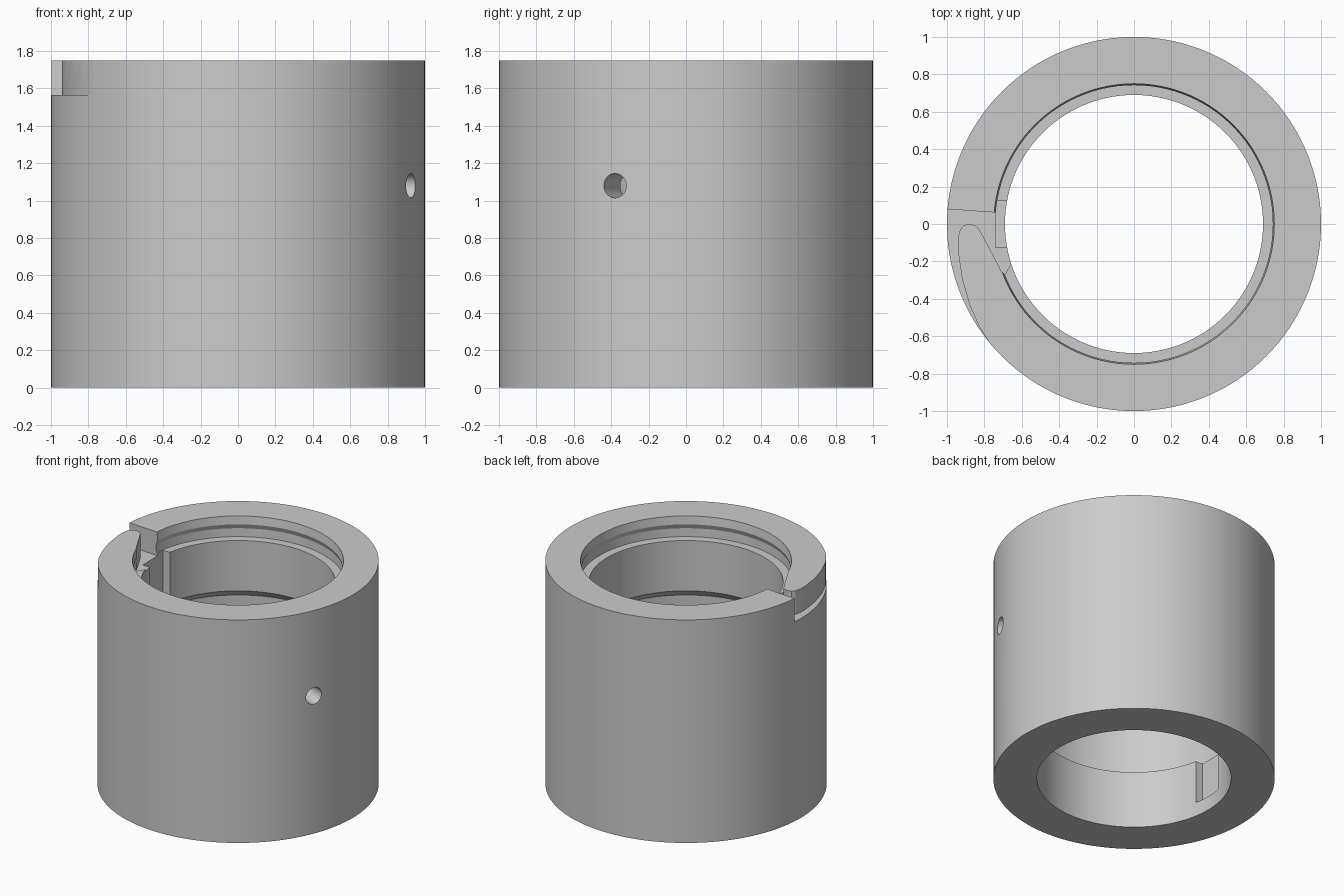
import bpy, bmesh, math
from mathutils import Matrix, Vector

if "Cube" in bpy.data.objects:
    bpy.data.objects.remove(bpy.data.objects["Cube"])

HEIGHT = 1.75
SEGMENTS = 160

steel = bpy.data.materials.new("plain grey metal")
steel.use_nodes = True
GREY = (0.6, 0.6, 0.6, 1)
steel.diffuse_color = GREY
steel.node_tree.nodes["Principled BSDF"].inputs["Base Color"].default_value = GREY


def make_object(name, bm):
    bmesh.ops.recalc_face_normals(bm, faces=bm.faces)
    mesh = bpy.data.meshes.new(name)
    bm.to_mesh(mesh)
    bm.free()
    obj = bpy.data.objects.new(name, mesh)
    bpy.context.collection.objects.link(obj)
    mesh.materials.append(steel)
    return obj


def revolve(name, profile):
    """Turn a closed (radius, height) profile around the z axis."""
    bm = bmesh.new()
    rings = []
    for i in range(SEGMENTS):
        a = math.tau * i / SEGMENTS
        rings.append([bm.verts.new((r * math.cos(a), r * math.sin(a), z)) for r, z in profile])
    n = len(profile)
    for i in range(SEGMENTS):
        here, after = rings[i], rings[(i + 1) % SEGMENTS]
        for k in range(n):
            bm.faces.new((here[k], after[k], after[(k + 1) % n], here[(k + 1) % n]))
    return make_object(name, bm)


def extrude(name, outline, bottom, top):
    """Raise a flat (x, y) outline into a prism."""
    bm = bmesh.new()
    base = bm.faces.new([bm.verts.new((x, y, bottom)) for x, y in outline])
    grown = bmesh.ops.extrude_face_region(bm, geom=[base])["geom"]
    verts = [g for g in grown if isinstance(g, bmesh.types.BMVert)]
    bmesh.ops.translate(bm, verts=verts, vec=(0, 0, top - bottom))
    return make_object(name, bm)


def cut(target, cutter):
    mod = target.modifiers.new(cutter.name, "BOOLEAN")
    mod.operation = "DIFFERENCE"
    mod.solver = "EXACT"
    mod.object = cutter
    cutter.hide_render = True
    bpy.ops.object.modifier_apply(modifier=mod.name)
    bpy.data.objects.remove(cutter)


# Sleeve: plain outside, stepped bore with a relief and a snap lip at the top
sleeve = revolve("sleeve", [
    (1, 0), (1, HEIGHT),
    (0.75, HEIGHT), (0.742, 1.687), (0.758, 1.65), (0.755, 1.585),
    (0.69, 1.585), (0.69, 1.19), (0.77, 1.12), (0.77, 0.45),
    (0.69, 0.45), (0.69, 0),
])
bpy.ops.object.select_all(action="DESELECT")
bpy.context.view_layer.objects.active = sleeve
sleeve.select_set(True)

# Notch in the top rim, leaving a rounded finger
cut(sleeve, extrude("notch_cutter", [
    (-0.65, 0.055), (-1.05, 0.083), (-1.05, -0.66), (-0.77, -0.64),
    (-0.83, -0.545), (-0.88, -0.43), (-0.92, -0.29), (-0.94, -0.15),
    (-0.942, -0.08), (-0.93, -0.03), (-0.91, -0.007), (-0.88, 0),
    (-0.85, -0.007), (-0.83, -0.025), (-0.81, -0.06),
    (-0.71, -0.25), (-0.69, -0.27), (-0.65, -0.2),
], 1.565, 1.85))

# Keyway running down the bore
cut(sleeve, extrude("keyway_cutter", [
    (-0.74, -0.125), (-0.6, -0.125), (-0.6, 0.125), (-0.74, 0.125),
], 0.11, 1.62))

# Radial hole through the wall
bm = bmesh.new()
bmesh.ops.create_cone(bm, cap_ends=True, segments=48, radius1=0.065, radius2=0.065, depth=0.4)
outward = Vector((0.925, -0.38, 0)).normalized()
turn = outward.to_track_quat("Z", "Y").to_matrix().to_4x4()
bm.transform(Matrix.Translation(outward * 0.91 + Vector((0, 0, 1.08))) @ turn)
cut(sleeve, make_object("hole_cutter", bm))

bpy.ops.object.shade_smooth_by_angle(angle=math.radians(15))
